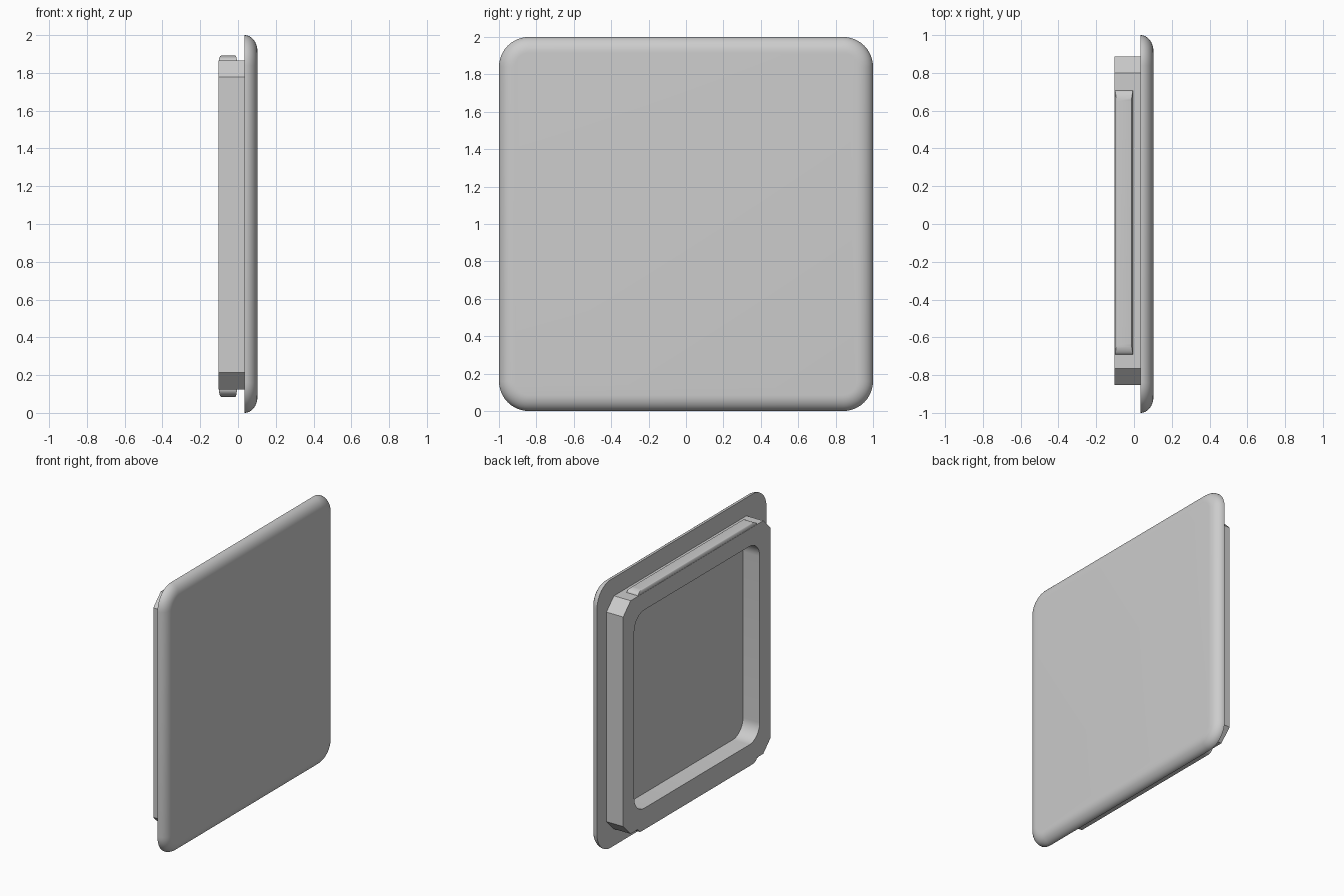
import bpy, bmesh, math

cube = bpy.data.objects.get("Cube")
if cube:
    bpy.data.objects.remove(cube)

# One light grey finish for every part
grey = bpy.data.materials.new("light_grey")
grey.use_nodes = True
colour = (0.604, 0.604, 0.604, 1)
grey.diffuse_color = colour
grey.node_tree.nodes["Principled BSDF"].inputs["Base Color"].default_value = colour


def rounded_square(x, half, radius, cy=0.0, cz=1.0, steps=10):
    """Ring of points in the plane at x; one step gives chamfered corners."""
    ring = []
    for corner in range(4):
        mid = math.radians(45 + 90 * corner)
        sy, sz = math.copysign(1, math.cos(mid)), math.copysign(1, math.sin(mid))
        for i in range(steps + 1):
            a = math.pi / 2 * (corner + i / steps)
            ring.append((x,
                         cy + sy * (half - radius) + radius * math.cos(a),
                         cz + sz * (half - radius) + radius * math.sin(a)))
    return ring


def loft(name, rings, smooth=True):
    """Closed solid through a list of matching rings."""
    bm = bmesh.new()
    loops = [[bm.verts.new(p) for p in ring] for ring in rings]
    for a, b in zip(loops, loops[1:]):
        for i in range(len(a)):
            j = (i + 1) % len(a)
            bm.faces.new((a[i], a[j], b[j], b[i]))
    bm.faces.new(loops[0])
    bm.faces.new(loops[-1])
    bmesh.ops.recalc_face_normals(bm, faces=bm.faces)
    mesh = bpy.data.meshes.new(name)
    bm.to_mesh(mesh)
    bm.free()
    mesh.materials.append(grey)
    obj = bpy.data.objects.new(name, mesh)
    bpy.context.collection.objects.link(obj)
    select(obj)
    if smooth:
        bpy.ops.object.shade_smooth_by_angle(angle=math.radians(30))
    return obj


def select(obj):
    bpy.ops.object.select_all(action="DESELECT")
    obj.select_set(True)
    bpy.context.view_layer.objects.active = obj


BACK, JOIN, FACE = -0.103, 0.035, 0.103
MID_Y, MID_Z = 0.018, 0.995
arc = [math.pi / 2 * i / 10 for i in range(11)]

# Cover plate with a rolled outer edge
rim = 0.085
loft("cover_plate", [
    rounded_square(JOIN + (FACE - JOIN) * math.sin(t),
                   1 - rim * (1 - math.cos(t)),
                   0.16 - rim * (1 - math.cos(t)))
    for t in arc])

# Chamfered frame behind the plate, with a rounded opening
frame = loft("back_frame", [rounded_square(x, 0.87, 0.088, MID_Y, MID_Z, 1)
                            for x in (BACK, JOIN)], smooth=False)
cutter = loft("opening_cutter", [rounded_square(x, 0.74, 0.12, MID_Y, MID_Z)
                                 for x in (BACK - 0.1, JOIN + 0.1)])
cutter.hide_render = True
cut = frame.modifiers.new("opening", "BOOLEAN")
cut.operation = "DIFFERENCE"
cut.solver = "EXACT"
cut.object = cutter
select(frame)
bpy.ops.object.modifier_apply(modifier=cut.name)
bpy.data.objects.remove(cutter)
bpy.ops.object.shade_smooth_by_angle(angle=math.radians(30))


# Snap ridges along the top and bottom of the frame
def ridge(name, base, height):
    rings = []
    for t in arc:
        shrink = 1 - math.cos(t)
        x0, x1 = -0.101 + 0.012 * shrink, -0.006 - 0.009 * shrink
        half = 0.7 - 0.06 * shrink
        z = base + height * math.sin(t)
        rings.append([(x, 0.008 + y, z) for x, y in
                      ((x0, -half), (x1, -half), (x1, half), (x0, half))])
    loft(name, rings)


ridge("top_ridge", MID_Z + 0.869, 0.027)
ridge("bottom_ridge", MID_Z - 0.869, -0.041)
